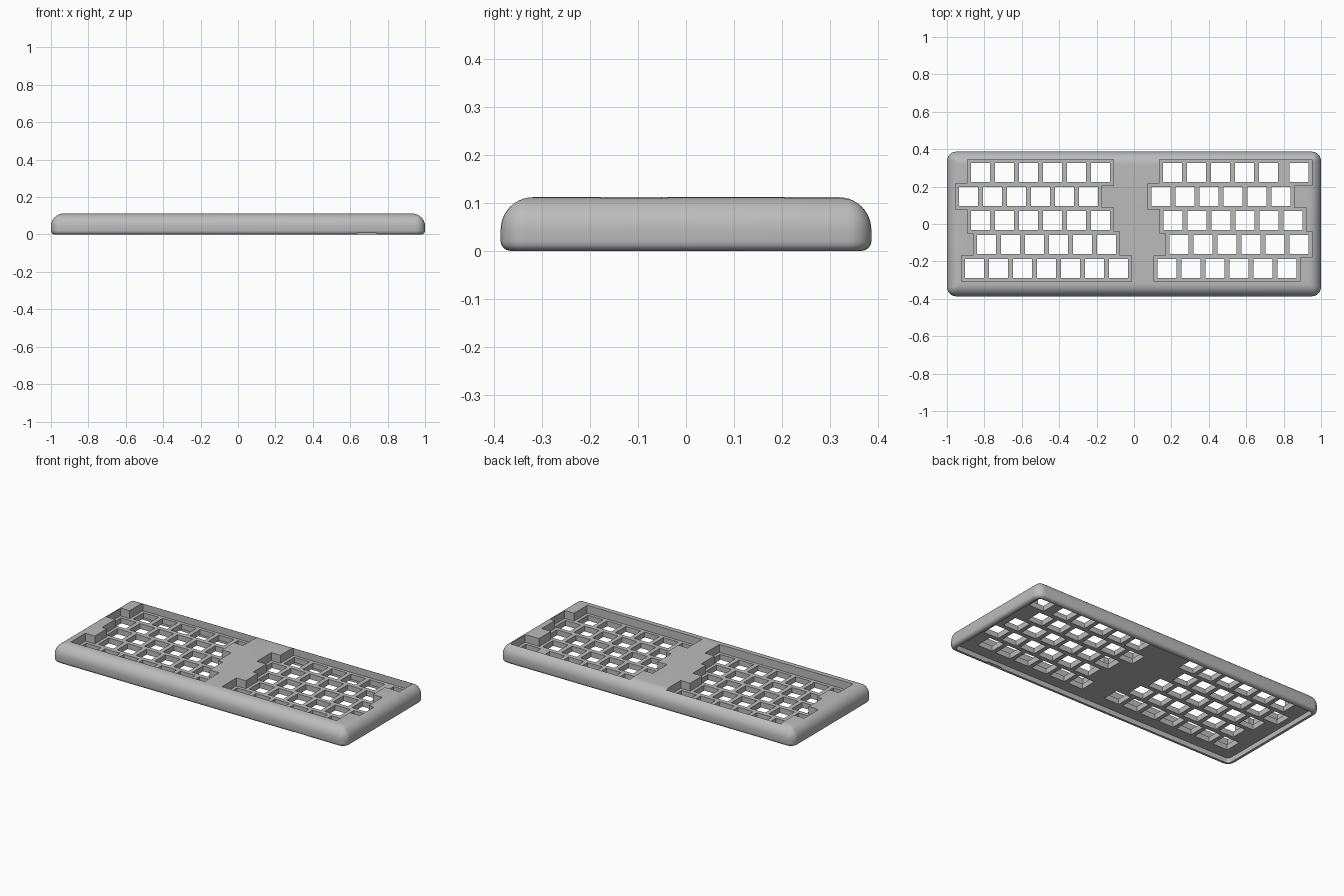
import bpy, bmesh, math
from mathutils import Vector

cube = bpy.data.objects.get("Cube")
if cube:
    bpy.data.objects.remove(cube)

HALF_X, HALF_Y, HEIGHT = 1.0, 0.387, 0.112
PLATE_LOW, PLATE_HIGH = 0.03, 0.063
PITCH, KEY, MARGIN = 0.1283, 0.102, 0.019

grey = bpy.data.materials.new("matte grey")
grey.use_nodes = True
colour = (0.5, 0.5, 0.5, 1)
grey.diffuse_color = colour
grey.node_tree.nodes["Principled BSDF"].inputs["Base Color"].default_value = colour


def make_object(name, bm):
    bmesh.ops.recalc_face_normals(bm, faces=bm.faces)
    mesh = bpy.data.meshes.new(name)
    bm.to_mesh(mesh)
    bm.free()
    mesh.materials.append(grey)
    obj = bpy.data.objects.new(name, mesh)
    bpy.context.collection.objects.link(obj)
    return obj


def outline(inset, radius, steps=6):
    """Rounded rectangle, pulled in from the case edge by inset."""
    r = max(radius - inset, 0.012)
    cx, cy = HALF_X - inset - r, HALF_Y - inset - r
    points = []
    for q, (sx, sy) in enumerate(((1, 1), (-1, 1), (-1, -1), (1, -1))):
        for i in range(steps + 1):
            a = math.pi / 2 * (q + i / steps)
            points.append((sx * cx + r * math.cos(a), sy * cy + r * math.sin(a)))
    return points


def loft(name, profile, radius):
    """Stack outlines along (inset, z) pairs and cap both ends."""
    bm = bmesh.new()
    rings = [[bm.verts.new((x, y, z)) for x, y in outline(inset, radius)]
             for inset, z in profile]
    for low, high in zip(rings, rings[1:]):
        for i in range(len(low)):
            j = (i + 1) % len(low)
            bm.faces.new((low[i], low[j], high[j], high[i]))
    bm.faces.new(rings[0])
    bm.faces.new(rings[-1])
    return make_object(name, bm)


def add_box(bm, x0, x1, y0, y1, z0, z1):
    verts = bmesh.ops.create_cube(bm, size=1)["verts"]
    size = Vector((x1 - x0, y1 - y0, z1 - z0))
    mid = Vector((x0 + x1, y0 + y1, z0 + z1)) / 2
    for v in verts:
        v.co = v.co * size + mid


def cut(target, cutter):
    cutter.hide_render = True
    mod = target.modifiers.new("cut", "BOOLEAN")
    mod.operation, mod.solver = "DIFFERENCE", "EXACT"
    mod.use_self = True
    mod.object = cutter
    bpy.context.view_layer.objects.active = target
    bpy.ops.object.modifier_apply(modifier=mod.name)
    bpy.data.objects.remove(cutter)


# Case body: small rounding below, large rounding above
LOW_R, TOP_R = 0.02, 0.068
profile = []
for i in range(5):
    a = math.pi / 2 * i / 4
    profile.append((LOW_R * (1 - math.sin(a)), LOW_R * (1 - math.cos(a))))
for i in range(11):
    a = math.pi / 2 * i / 10
    profile.append((TOP_R * (1 - math.cos(a)), HEIGHT - TOP_R * (1 - math.sin(a))))
case = loft("keyboard_case", profile, 0.05)

# Hollow underside
cut(case, loft("underside_cutter", [(0.028, -0.05), (0.028, PLATE_LOW)], 0.05))

# Key rows: first key centre, key count, and x of a separate last key
left_rows = [(-0.82, 6), (-0.884, 6), (-0.82, 6), (-0.788, 6), (-0.852, 7)]
right_rows = [(0.206, 5, 0.882), (0.144, 6), (0.208, 6), (0.24, 6), (0.176, 6)]
wells, holes = bmesh.new(), bmesh.new()
for rows in (left_rows, right_rows):
    for r, (start, count, *extra) in enumerate(rows):
        y = 0.276 - r * PITCH
        centres = [start + k * PITCH for k in range(count)] + extra
        reach = KEY / 2 + MARGIN
        add_box(wells, centres[0] - reach, centres[-1] + reach,
                y - reach, y + reach, PLATE_HIGH, 0.2)
        for x in centres:
            h = KEY / 2
            add_box(holes, x - h, x + h, y - h, y + h, -0.1, 0.2)
cut(case, make_object("well_cutter", wells))
cut(case, make_object("key_hole_cutter", holes))

# Shallow notch in the front rim
notch = bmesh.new()
add_box(notch, 0.64, 0.74, -0.5, -0.3, -0.05, 0.007)
cut(case, make_object("notch_cutter", notch))

# Smooth rounded sides, crisp cut edges
bpy.ops.object.select_all(action="DESELECT")
case.select_set(True)
bpy.context.view_layer.objects.active = case
bpy.ops.object.shade_smooth_by_angle(angle=math.radians(30))
